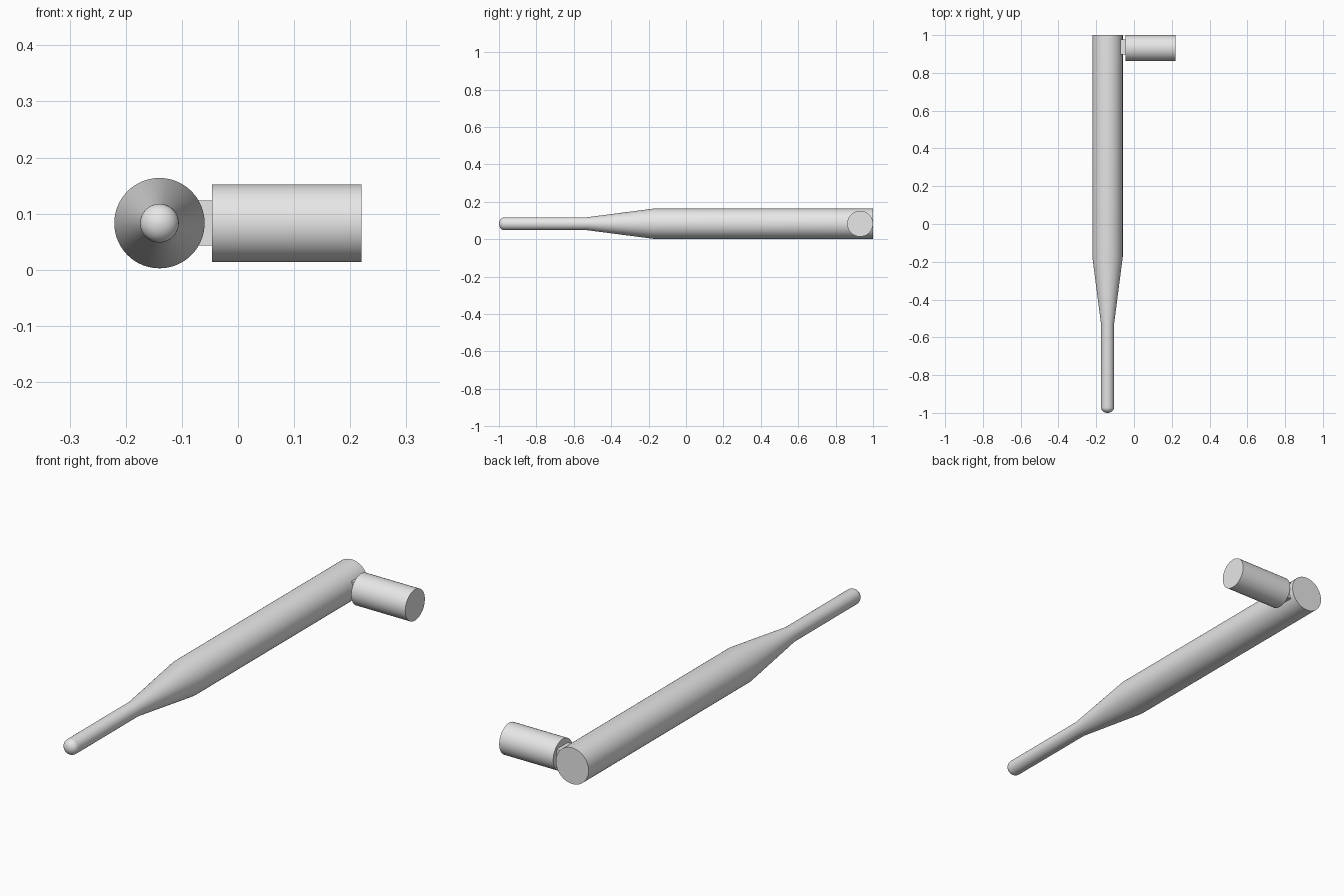
import bpy, bmesh, math
from mathutils import Matrix, Vector

default = bpy.data.objects.get("Cube")
if default:
    bpy.data.objects.remove(default, do_unlink=True)

AXIS_X, AXIS_Z = -0.14, 0.083
HINGE_Y = 0.931
SEGMENTS = 64

grey = bpy.data.materials.new("plain grey")
grey.use_nodes = True
grey.diffuse_color = (0.8, 0.8, 0.8, 1)
grey.node_tree.nodes["Principled BSDF"].inputs["Base Color"].default_value = (0.8, 0.8, 0.8, 1)


def add_part(name, bm, smooth=True):
    bmesh.ops.recalc_face_normals(bm, faces=bm.faces[:])
    mesh = bpy.data.meshes.new(name)
    bm.to_mesh(mesh)
    bm.free()
    mesh.materials.append(grey)
    obj = bpy.data.objects.new(name, mesh)
    bpy.context.collection.objects.link(obj)
    if smooth:
        bpy.ops.object.select_all(action='DESELECT')
        obj.select_set(True)
        bpy.context.view_layer.objects.active = obj
        bpy.ops.object.shade_smooth_by_angle(angle=math.radians(30))
    return obj


def lathe(name, profile, origin, axis):
    """Turn (distance, radius) pairs about an axis, with capped ends."""
    bm = bmesh.new()
    turn = Vector((0, 0, 1)).rotation_difference(Vector(axis)).to_matrix()
    rings = []
    for along, radius in profile:
        ring = []
        for i in range(SEGMENTS):
            a = math.tau * i / SEGMENTS
            point = Vector((radius * math.cos(a), radius * math.sin(a), along))
            ring.append(bm.verts.new(Vector(origin) + turn @ point))
        rings.append(ring)
    for low, high in zip(rings, rings[1:]):
        for i in range(SEGMENTS):
            j = (i + 1) % SEGMENTS
            bm.faces.new((low[i], low[j], high[j], high[i]))
    bm.faces.new(rings[0])
    bm.faces.new(rings[-1])
    return add_part(name, bm)


# Long shaft: full-width tube, taper, thin rod and rounded tip
TIP_R, TIP_DEPTH = 0.0345, 0.03
shaft = [(-1, 0.0805), (0.175, 0.0805), (0.53, TIP_R)]
for k in range(9):
    a = math.radians(10 * k)
    shaft.append((1 - TIP_DEPTH + TIP_DEPTH * math.sin(a), TIP_R * math.cos(a)))
shaft.append((1, 0.002))
lathe("shaft", shaft, (AXIS_X, 0, AXIS_Z), (0, -1, 0))

# Connector barrel, at right angles to the shaft
lathe("connector_barrel", [(-0.046, 0.069), (0.22, 0.069)],
      (0, HINGE_Y, AXIS_Z), (1, 0, 0))

# Square hinge tongue joining the two
bm = bmesh.new()
bmesh.ops.create_cube(bm, size=1, matrix=Matrix.Translation((-0.075, 0.937, AXIS_Z))
                      @ Matrix.Diagonal((0.07, 0.08, 0.08, 1)))
add_part("hinge_tongue", bm, smooth=False)
